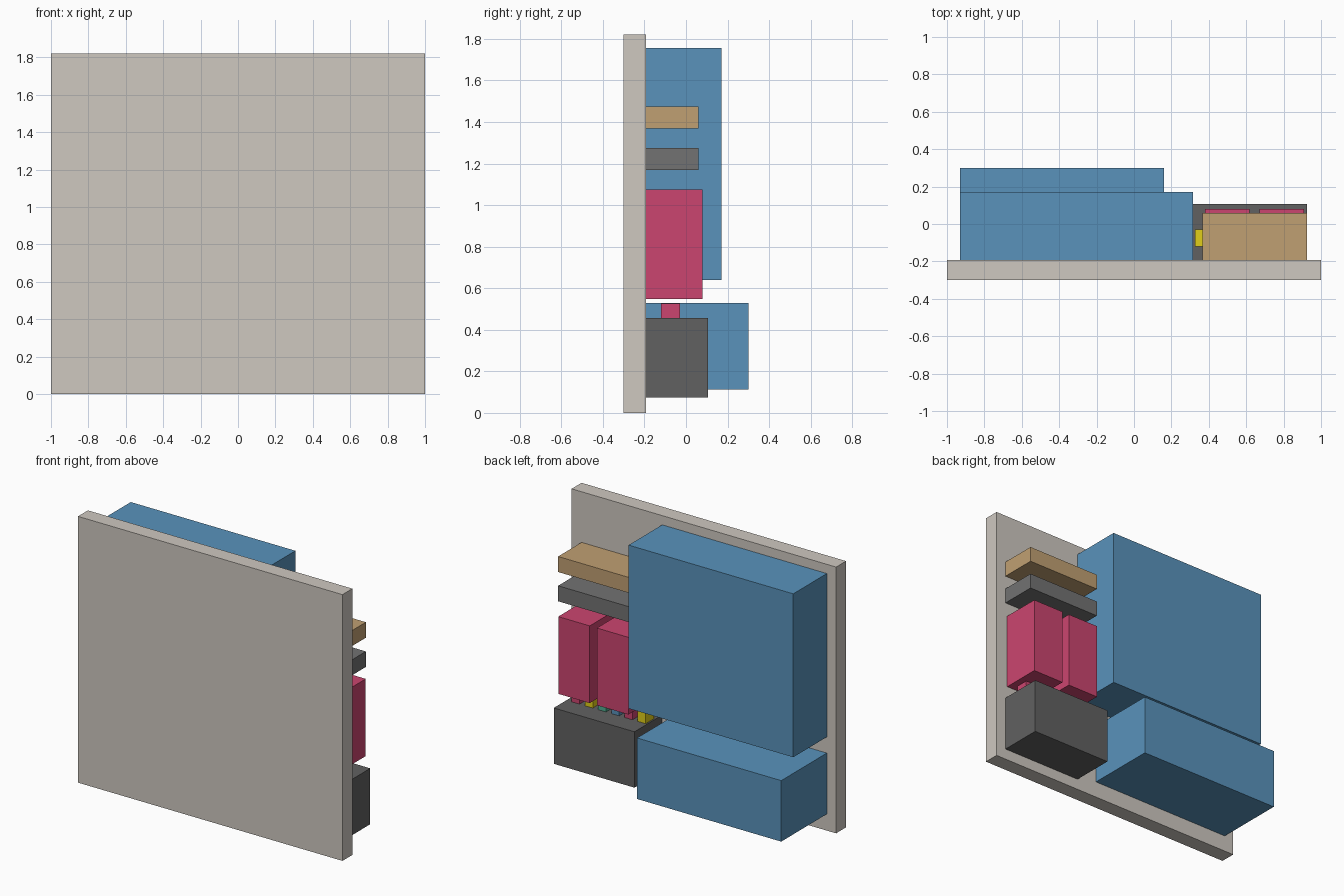
import bpy
import bmesh

if "Cube" in bpy.data.objects:
    bpy.data.objects.remove(bpy.data.objects["Cube"])

BACK = -0.193  # inner face of the panel, where the modules are mounted


def material(name, rgb):
    m = bpy.data.materials.new(name)
    m.diffuse_color = (*rgb, 1)
    m.use_nodes = True
    m.node_tree.nodes["Principled BSDF"].inputs["Base Color"].default_value = m.diffuse_color
    return m


beige = material("beige", (0.62, 0.58, 0.53))
blue = material("blue", (0.10, 0.29, 0.50))
tan = material("tan", (0.53, 0.35, 0.17))
pink = material("pink", (0.60, 0.06, 0.16))
yellow = material("yellow", (0.75, 0.62, 0.01))
green = material("green", (0.08, 0.42, 0.28))
dark = material("dark_grey", (0.12, 0.12, 0.12))
grey = material("mid_grey", (0.17, 0.17, 0.17))


def box(name, x, y, z, mat):
    """Box from (min, max) pairs on each axis."""
    bm = bmesh.new()
    bmesh.ops.create_cube(bm, size=1)
    for v in bm.verts:
        v.co = [r[0] if c < 0 else r[1] for c, r in zip(v.co, (x, y, z))]
    mesh = bpy.data.meshes.new(name)
    bm.to_mesh(mesh)
    bm.free()
    mesh.materials.append(mat)
    obj = bpy.data.objects.new(name, mesh)
    bpy.context.collection.objects.link(obj)
    return obj


# Mounting panel
box("panel", (-1, 1), (-0.3, BACK), (0, 1.82), beige)

# Large blue modules
box("upper_module", (-0.93, 0.315), (BACK, 0.17), (0.64, 1.757), blue)
box("lower_module", (-0.93, 0.16), (BACK, 0.3), (0.113, 0.53), blue)

# Shelves
box("top_shelf", (0.365, 0.925), (BACK, 0.06), (1.368, 1.474), tan)
box("middle_shelf", (0.365, 0.925), (BACK, 0.06), (1.168, 1.274), grey)

# Pair of pink units
for i, x0 in enumerate((0.38, 0.672)):
    box(f"pink_unit_{i + 1}", (x0, x0 + 0.238), (BACK, 0.08), (0.547, 1.075), pink)

# Terminal box with its row of coloured plugs
box("terminal_box", (0.315, 0.925), (BACK, 0.107), (0.075, 0.457), dark)
for i, mat in enumerate((yellow, pink, blue, green, yellow, pink)):
    x0 = 0.326 + 0.1 * i
    box(f"plug_{i + 1}", (x0, x0 + 0.06), (-0.12, -0.03), (0.457, 0.527), mat)
